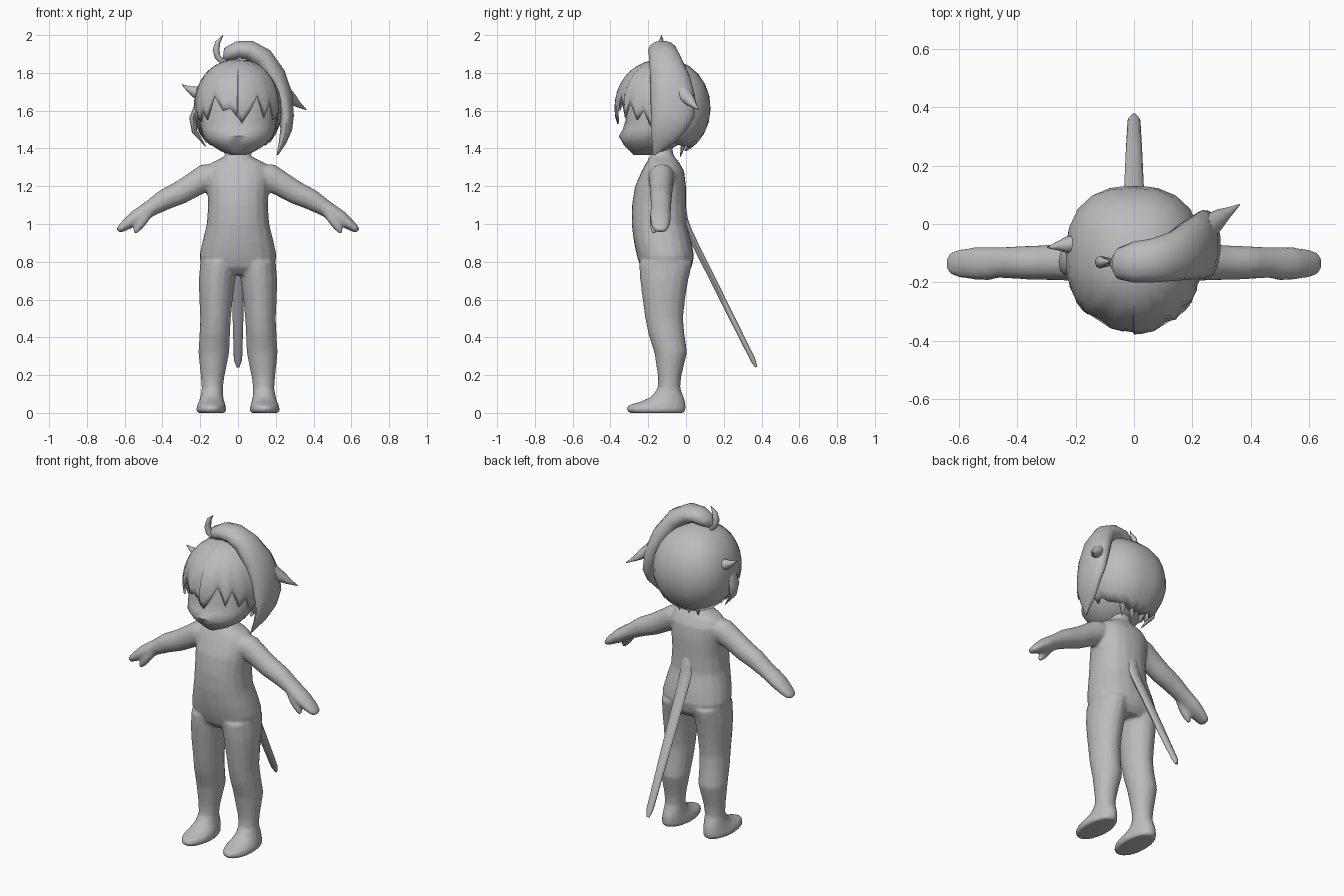
import bpy, bmesh, math
from mathutils import Vector

grey = bpy.data.materials.new("plain grey")
grey.diffuse_color = (0.5, 0.5, 0.5, 1)


def finish(name, bm, angle=60):
    bmesh.ops.recalc_face_normals(bm, faces=bm.faces)
    me = bpy.data.meshes.new(name)
    bm.to_mesh(me)
    bm.free()
    me.materials.append(grey)
    ob = bpy.data.objects.new(name, me)
    bpy.context.collection.objects.link(ob)
    select(ob)
    bpy.ops.object.shade_smooth_by_angle(angle=math.radians(angle))
    return ob


def select(*obs):
    bpy.ops.object.select_all(action='DESELECT')
    for ob in obs:
        ob.select_set(True)
    bpy.context.view_layer.objects.active = obs[0]


def loft(name, rings, side=(0, 1, 0), level=False, n=14, mirror=False, power=2.0):
    """Skin through rings (x, y, z, half size along side, half size across)."""
    bm = bmesh.new()
    side = Vector(side)
    pts = [Vector(r[:3]) for r in rings]
    for sx in ((1, -1) if mirror else (1,)):
        loops = []
        for i, r in enumerate(rings):
            t = Vector((0, 0, 1)) if level else pts[min(i + 1, len(pts) - 1)] - pts[max(i - 1, 0)]
            across = t.cross(side).normalized()
            loop = []
            for k in range(n):
                a = 2 * math.pi * k / n
                c, s = math.cos(a), math.sin(a)
                f = (abs(c) ** power + abs(s) ** power) ** (-1 / power)
                p = pts[i] + side * (r[3] * c * f) + across * (r[4] * s * f)
                loop.append(bm.verts.new((p.x * sx, p.y, p.z)))
            loops.append(loop)
        for a, b in zip(loops, loops[1:]):
            for k in range(n):
                bm.faces.new((a[k], a[(k + 1) % n], b[(k + 1) % n], b[k]))
        bm.faces.new(loops[0])
        bm.faces.new(loops[-1])
    return finish(name, bm)


def level_rings(rows):
    """Rows of (z, x min, x max, y min, y max) to horizontal rings."""
    return [((a + b) / 2, (c + d) / 2, z, (b - a) / 2, (d - c) / 2) for z, a, b, c, d in rows]


# Torso with neck
torso = loft("body", level_rings([
    (0.73, -.13, .13, -.20, 0), (0.77, -.19, .19, -.24, .03), (0.83, -.205, .205, -.26, .043),
    (0.90, -.19, .19, -.275, .03), (1.0, -.165, .165, -.288, .003), (1.1, -.158, .158, -.286, 0),
    (1.2, -.163, .163, -.27, 0), (1.28, -.165, .165, -.235, -.01), (1.325, -.14, .14, -.21, -.035),
    (1.35, -.085, .085, -.195, -.055), (1.37, -.06, .06, -.185, -.07),
    (1.44, -.055, .055, -.18, -.07)]), (1, 0, 0), True, 20, power=2.3)

# Legs with feet
legs = loft("legs", level_rings([
    (0, .068, .215, -.30, -.01), (.015, .062, .222, -.318, 0), (.04, .065, .217, -.308, 0),
    (.06, .072, .207, -.24, -.003), (.085, .078, .20, -.185, -.012), (.13, .08, .192, -.15, -.03),
    (.19, .072, .197, -.148, -.026), (.32, .046, .21, -.168, .006), (.42, .042, .204, -.20, -.008),
    (.5, .038, .2, -.216, -.015), (.6, .028, .205, -.23, -.005), (.7, .015, .208, -.243, .012),
    (.8, .005, .2, -.25, .035)]), (1, 0, 0), True, 16, mirror=True)

# Arms, palms and thumbs
arms = loft("arms", [
    (.10, -.13, 1.26, .07, .06), (.17, -.13, 1.247, .068, .073), (.24, -.132, 1.205, .062, .066),
    (.31, -.132, 1.164, .06, .062), (.39, -.132, 1.128, .057, .056), (.46, -.132, 1.085, .053, .045),
    (.50, -.135, 1.06, .056, .042), (.545, -.135, 1.03, .056, .04), (.59, -.135, .998, .05, .03),
    (.625, -.135, .972, .04, .02), (.637, -.135, .963, .022, .01)], mirror=True)
thumbs = loft("thumbs", [
    (.47, -.155, 1.07, .03, .03), (.50, -.168, 1.025, .026, .028), (.525, -.17, .985, .021, .022),
    (.545, -.17, .958, .015, .014), (.55, -.17, .95, .006, .006)], mirror=True, n=10)

# Blend torso and limbs into one skin
select(torso, legs, arms, thumbs)
bpy.ops.object.join()
rm = torso.modifiers.new("blend", 'REMESH')
rm.mode = 'VOXEL'
rm.voxel_size = 0.009
rm.use_smooth_shade = True
sm = torso.modifiers.new("soften", 'SMOOTH')
sm.factor = 0.5
sm.iterations = 7
dc = torso.modifiers.new("thin out", 'DECIMATE')
dc.ratio = 0.25

# Face with a pointed muzzle line
loft("face", level_rings([
    (1.365, -.035, .035, -.275, -.17), (1.385, -.09, .09, -.295, -.10), (1.42, -.145, .145, -.33, -.04),
    (1.465, -.182, .182, -.356, 0), (1.50, -.196, .196, -.335, .02), (1.55, -.203, .203, -.32, .04),
    (1.65, -.2, .2, -.315, .05), (1.78, -.14, .14, -.27, .0)]), (1, 0, 0), True, 20)

# Hair cap: (degrees from the front, hem height) gives the jagged fringe
hem = [(-180, 1.385), (-170, 1.40), (-160, 1.385), (-145, 1.41), (-130, 1.41), (-115, 1.42), (-103, 1.45),
       (-95, 1.43), (-85, 1.50), (-77, 1.46), (-68, 1.57), (-60, 1.54), (-53, 1.60), (-45, 1.55),
       (-33, 1.68), (-20, 1.60), (-10, 1.61), (-1, 1.565), (0, 1.565), (5, 1.53), (16, 1.60), (26, 1.68),
       (36, 1.56), (45, 1.65), (55, 1.55), (65, 1.60), (75, 1.50), (84, 1.54), (92, 1.43), (103, 1.45),
       (115, 1.42), (130, 1.41), (145, 1.41), (160, 1.385), (170, 1.40)]
bm = bmesh.new()
crown = bm.verts.new((0, -.12, 1.872))
columns = []
for deg, z_end in hem:
    a = math.radians(deg)
    n = 2.5 if abs(deg) > 90 else 2.1
    f = (abs(math.sin(a)) ** n + abs(math.cos(a)) ** n) ** (-1 / n)
    if 0 <= deg < 50:                      # parted lock lies over the other side
        f *= 1 + .035 * (1 - deg / 50)
    end = math.acos(max(-1, (z_end - 1.615) / .257))
    col = []
    for j in range(1, 11):
        t = end * j / 10
        r = math.sin(t) ** .9 * f
        col.append(bm.verts.new((.235 * r * math.sin(a), -.12 - .25 * r * math.cos(a),
                                 1.615 + .257 * math.cos(t))))
    columns.append(col)
for a, b in zip(columns, columns[1:] + columns[:1]):
    bm.faces.new((crown, a[0], b[0]))
    for j in range(9):
        bm.faces.new((a[j], a[j + 1], b[j + 1], b[j]))
cap = finish("hair_cap", bm, 50)
th = cap.modifiers.new("thickness", 'SOLIDIFY')
th.thickness = 0.01

# Side ponytail sweeping over the crown
loft("ponytail", [
    (-.072, -.135, 1.87, .02, .012), (-.05, -.135, 1.90, .055, .04), (.0, -.13, 1.922, .07, .047),
    (.06, -.125, 1.92, .075, .054), (.13, -.11, 1.88, .085, .058), (.195, -.085, 1.785, .105, .06),
    (.235, -.07, 1.68, .118, .055), (.255, -.07, 1.57, .115, .042), (.255, -.09, 1.50, .095, .032),
    (.235, -.12, 1.43, .06, .02), (.208, -.17, 1.365, .004, .004)], n=14)

# Loose pointed locks
loft("ponytail_spike", [(.24, -.03, 1.70, .06, .04), (.285, .01, 1.66, .04, .03),
                        (.32, .035, 1.632, .022, .016), (.362, .067, 1.605, .002, .002)], n=8)
loft("side_spike", [(-.18, -.07, 1.69, .035, .04), (-.23, -.07, 1.70, .028, .03),
                    (-.265, -.075, 1.717, .014, .014), (-.297, -.08, 1.738, .002, .002)], n=8)
loft("crown_tuft", [(-.08, -.13, 1.855, .012, .012), (-.108, -.13, 1.885, .02, .016),
                    (-.116, -.13, 1.92, .022, .018), (-.108, -.13, 1.96, .016, .014),
                    (-.078, -.13, 2.0, .001, .001)], n=8)
loft("side_lock", [(-.215, -.13, 1.63, .04, .015), (-.238, -.13, 1.56, .045, .02),
                   (-.23, -.13, 1.49, .03, .015), (-.17, -.14, 1.41, .002, .002)], n=8)
for i, x in enumerate((-.07, 0, .07)):
    loft(f"nape_spike_{i + 1}", [(x, -.01, 1.43, .015, .03), (x * .95, -.02, 1.395, .01, .018),
                                 (x * .9, -.03, 1.355, .001, .001)], n=6)

# Long flat strap hanging from the back
loft("tail", [(0, -.022, 1.108, .028, .01), (0, -.018, 1.09, .037, .018), (0, -.008, 1.02, .039, .02),
              (0, .02, .95, .038, .018), (0, .12, .75, .034, .017), (0, .25, .49, .028, .016),
              (0, .355, .28, .022, .014), (0, .372, .243, .008, .007)], (1, 0, 0), n=10)
